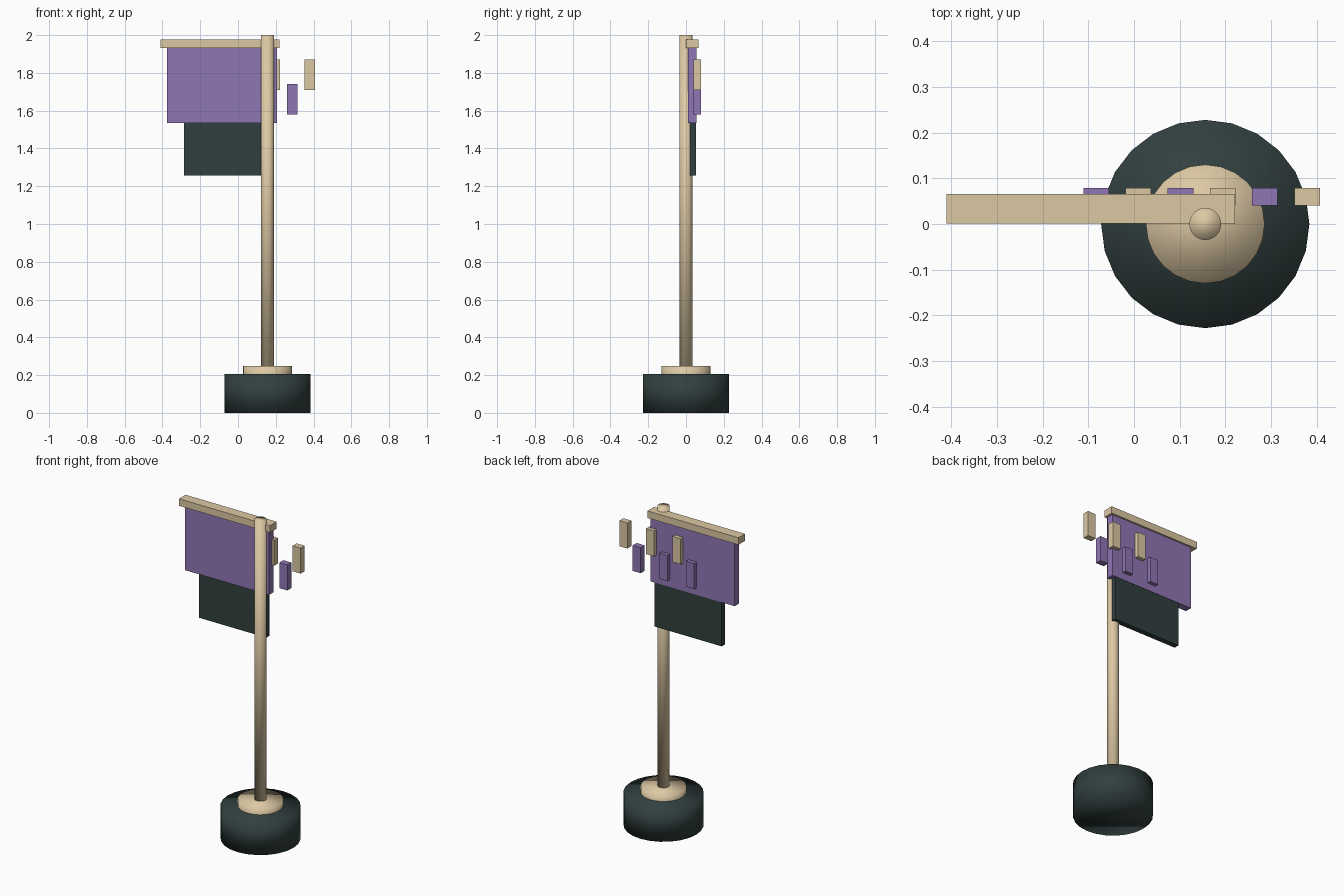
import bpy

if "Cube" in bpy.data.objects:
    bpy.data.objects.remove(bpy.data.objects["Cube"], do_unlink=True)


def make_material(name, rgb):
    mat = bpy.data.materials.new(name)
    mat.use_nodes = True
    mat.diffuse_color = (*rgb, 1)
    mat.node_tree.nodes["Principled BSDF"].inputs["Base Color"].default_value = (*rgb, 1)
    return mat


tan = make_material("tan wood", (0.72, 0.58, 0.37))
purple = make_material("purple cloth", (0.28, 0.18, 0.46))
dark = make_material("dark green", (0.031, 0.051, 0.050))

POLE_X = 0.156


def finish(name, mat):
    obj = bpy.context.object
    obj.name = name
    obj.data.materials.append(mat)
    return obj


def cylinder(name, radius, bottom, top, mat):
    bpy.ops.mesh.primitive_cylinder_add(
        vertices=24, radius=radius, depth=top - bottom,
        location=(POLE_X, 0, (bottom + top) / 2))
    bpy.ops.object.shade_smooth()
    return finish(name, mat)


def box(name, xs, ys, zs, mat):
    spans = (xs, ys, zs)
    bpy.ops.mesh.primitive_cube_add(size=1, location=[(a + b) / 2 for a, b in spans])
    obj = finish(name, mat)
    obj.scale = [b - a for a, b in spans]
    bpy.ops.object.transform_apply(location=False, rotation=False, scale=True)
    return obj


# Stand: heavy base, collar and pole
cylinder("base", 0.228, 0, 0.207, dark)
cylinder("collar", 0.13, 0.15, 0.248, tan)
cylinder("pole", 0.035, 0.2, 2.0, tan)

# Crossbar with the two hanging panels
box("crossbar", (-0.41, 0.221), (0.001, 0.066), (1.932, 1.976), tan)
box("upper_banner", (-0.376, 0.207), (0.011, 0.055), (1.534, 1.932), purple)
box("lower_banner", (-0.285, 0.183), (0.019, 0.053), (1.257, 1.534), dark)

# Row of small tags behind the banner, alternating in height and colour
for i in range(6):
    x = 0.379 - 0.0924 * i
    mat, z, label = (purple, 1.58, "low") if i % 2 else (tan, 1.71, "high")
    box(f"{label}_tag_{i // 2 + 1}", (x - 0.028, x + 0.028),
        (0.04, 0.079), (z, z + 0.16), mat)
